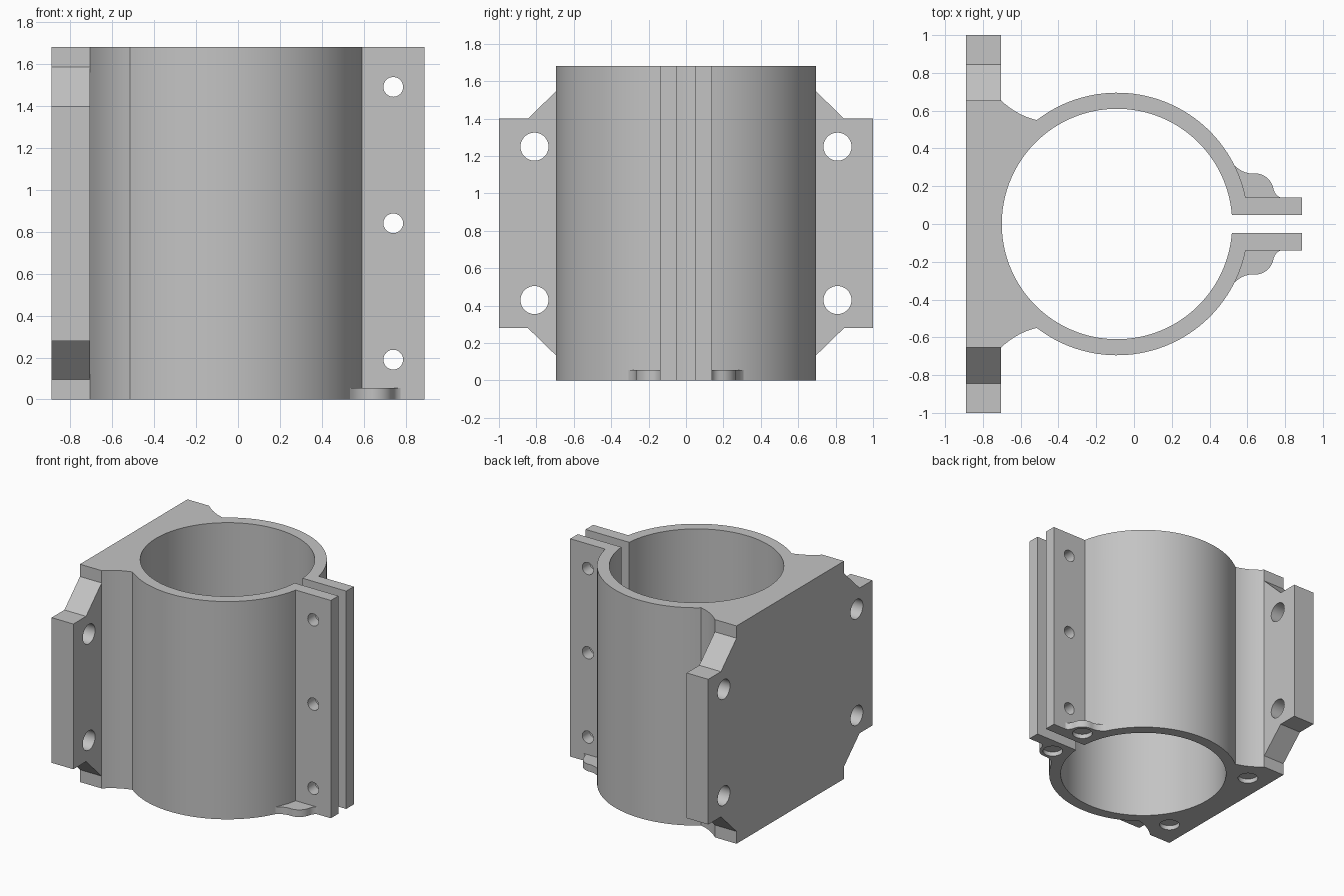
import bpy
import bmesh
from math import sin, cos, asin, radians, pi
from mathutils import Matrix, Vector

if "Cube" in bpy.data.objects:
    bpy.data.objects.remove(bpy.data.objects["Cube"])

HEIGHT = 1.68
BORE_X, R_OUT, R_IN = -0.09, 0.695, 0.61
BACK, FACE, TIP = -0.89, -0.705, 0.89      # plate back, plate front, flange tip
GAP, FLANGE = 0.048, 0.14                  # flange inner and outer faces

grey = bpy.data.materials.new("plain grey")
grey.use_nodes = True
colour = (0.55, 0.55, 0.55, 1)
grey.diffuse_color = colour
grey.node_tree.nodes["Principled BSDF"].inputs["Base Color"].default_value = colour


def arc(cx, cy, r, start, end, n):
    """Points along an arc, angles in radians."""
    angles = [start + (end - start) * i / n for i in range(n + 1)]
    return [(cx + r * cos(a), cy + r * sin(a)) for a in angles]


def curve(a, b, c, n=8):
    """Quadratic curve from a to c, pulled towards b."""
    a, b, c = Vector(a), Vector(b), Vector(c)
    ts = [i / n for i in range(n + 1)]
    return [tuple(a * (1 - t) ** 2 + b * 2 * t * (1 - t) + c * t * t) for t in ts]


def flip(points):
    return [(x, -y) for x, y in reversed(points)]


def prism(bm, points, low, high, axis="z"):
    """Extrude a closed outline along z (xy outline) or along x (yz outline)."""
    place = (lambda p: (p[0], p[1], low)) if axis == "z" else (lambda p: (low, p[0], p[1]))
    face = bm.faces.new([bm.verts.new(place(p)) for p in points])
    grown = bmesh.ops.extrude_face_region(bm, geom=[face])["geom"]
    move = (0, 0, high - low) if axis == "z" else (high - low, 0, 0)
    bmesh.ops.translate(bm, vec=move, verts=[g for g in grown if isinstance(g, bmesh.types.BMVert)])


def drill(bm, centre, radius, length, turn=Matrix()):
    bmesh.ops.create_cone(bm, cap_ends=True, segments=40, radius1=radius, radius2=radius,
                          depth=length, matrix=Matrix.Translation(centre) @ turn)


def make(name, bm):
    bmesh.ops.recalc_face_normals(bm, faces=bm.faces)
    mesh = bpy.data.meshes.new(name)
    bm.to_mesh(mesh)
    bm.free()
    mesh.materials.append(grey)
    obj = bpy.data.objects.new(name, mesh)
    bpy.context.collection.objects.link(obj)
    return obj


# Split clamp sleeve with its mounting plate, one outline
outside = [(TIP, GAP), (TIP, FLANGE)]
outside += arc(BORE_X, 0, R_OUT, asin(FLANGE / R_OUT), radians(127.7), 44)
outside += curve((-0.515, 0.55), (-0.62, 0.575), (FACE, 0.655))[1:]
outside += [(FACE, 1), (BACK, 1)]
slot = asin(GAP / R_IN)
bore = arc(BORE_X, 0, R_IN, 2 * pi - slot, slot, 100)
bm = bmesh.new()
prism(bm, outside + flip(outside) + bore, 0, HEIGHT)
clamp = make("clamp_bracket", bm)

# Rounded foot tabs beside the flanges
tab = [(0.76, 0.1), (0.56, 0.1), (0.5, 0.29)]
tab += curve((0.535, 0.308), (0.57, 0.272), (0.62, 0.267), 6)
tab += arc(0.64, 0.168, 0.1, radians(90), radians(18), 10)
tab += curve((0.74, 0.18), (0.75, 0.145), (0.79, 0.135), 6)
bm = bmesh.new()
prism(bm, tab, 0, 0.055)
prism(bm, flip(tab), 0, 0.055)
tabs = make("foot_tabs", bm)

# Cutter for plate corners and all holes
bm = bmesh.new()
corner = [(0.655, 1.585), (0.845, 1.4), (1.2, 1.4), (1.2, 1.9), (0.655, 1.9)]
for side in (1, -1):
    for upper in (True, False):
        shape = [(side * y, z if upper else HEIGHT - z) for y, z in corner]
        prism(bm, shape, BACK - 0.1, FACE + 0.05, "x")
    for z in (0.43, 1.25):
        drill(bm, (-0.8, side * 0.81, z), 0.075, 0.5, Matrix.Rotation(pi / 2, 4, "Y"))
    # shallow round pockets in the underside
    drill(bm, (0.64, side * 0.17, 0), 0.073, 0.07)
    drill(bm, (-0.72, side * 0.45, 0), 0.073, 0.07)
for z in (0.19, 0.84, 1.49):
    drill(bm, (0.74, 0, z), 0.047, 0.6, Matrix.Rotation(pi / 2, 4, "X"))
cutter = make("hole_cutter", bm)

# Combine the parts
bpy.ops.object.select_all(action="DESELECT")
clamp.select_set(True)
bpy.context.view_layer.objects.active = clamp
for helper, operation in ((tabs, "UNION"), (cutter, "DIFFERENCE")):
    mod = clamp.modifiers.new(helper.name, "BOOLEAN")
    mod.object, mod.operation, mod.solver = helper, operation, "EXACT"
    bpy.ops.object.modifier_apply(modifier=mod.name)
    bpy.data.objects.remove(helper)
bpy.ops.object.shade_smooth_by_angle(angle=radians(25))
